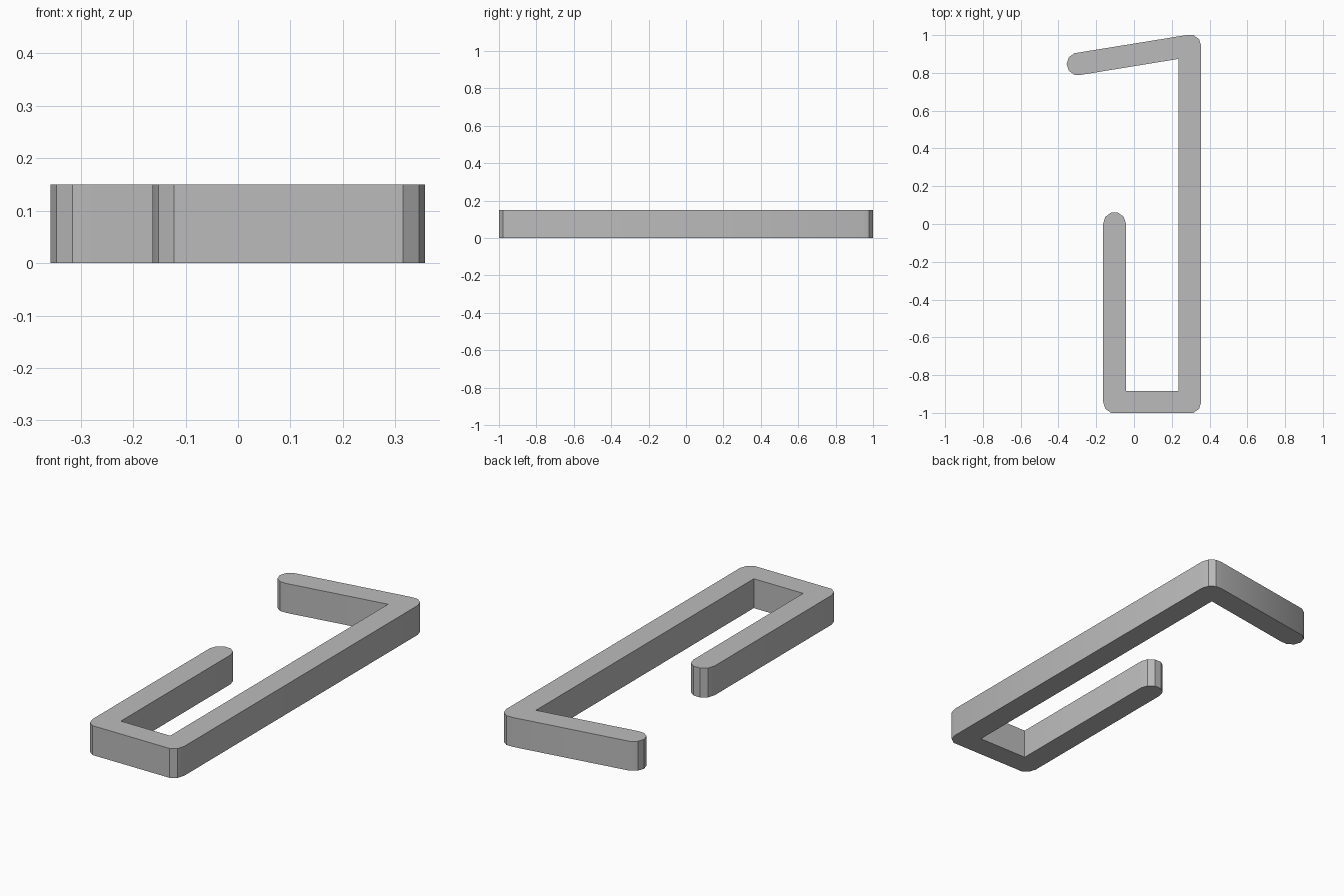
import bpy
import bmesh
from math import cos, sin, pi

cube = bpy.data.objects.get("Cube")
if cube:
    bpy.data.objects.remove(cube, do_unlink=True)

RADIUS = 0.06    # half the bar width
HEIGHT = 0.15
SIDES = 10       # sides of a full round end

# Bends and ends of the bar's centre line
HOOK_END = (-0.103, 0.003)
HOOK_BEND = (-0.103, -0.943)
BASE_BEND = (0.296, -0.943)
TOP_BEND = (0.296, 0.943)
ARM_END = (-0.297, 0.847)


def arc(centre, first, last):
    """Points of a ten-sided round, from corner first to corner last."""
    return [(centre[0] + RADIUS * cos(2 * pi * k / SIDES),
             centre[1] + RADIUS * sin(2 * pi * k / SIDES))
            for k in range(first, last + 1)]


# Counterclockwise outline: rounded outer side, then sharp inner corners
inner_x = TOP_BEND[0] - RADIUS
inner_y = BASE_BEND[1] + 0.059
outline = (arc(HOOK_END, 0, 5) + arc(HOOK_BEND, 5, 7) + arc(BASE_BEND, 8, 10)
           + arc(TOP_BEND, 0, 3) + arc(ARM_END, 3, 8)
           + [(inner_x, 0.874), (inner_x, inner_y),
              (HOOK_BEND[0] + RADIUS, inner_y)])

# Extrude the outline into the bent bar
bm = bmesh.new()
base = bm.faces.new([bm.verts.new((x, y, 0)) for x, y in outline])
top = bmesh.ops.extrude_face_region(bm, geom=[base], use_keep_orig=True)
bmesh.ops.translate(bm, vec=(0, 0, HEIGHT),
                    verts=[v for v in top["geom"] if isinstance(v, bmesh.types.BMVert)])
bmesh.ops.recalc_face_normals(bm, faces=bm.faces)
mesh = bpy.data.meshes.new("bent_bar")
bm.to_mesh(mesh)
bm.free()
bar = bpy.data.objects.new("bent_bar", mesh)
bpy.context.collection.objects.link(bar)

# Plain grey material
grey = bpy.data.materials.new("grey")
grey.use_nodes = True
grey.diffuse_color = (0.5, 0.5, 0.5, 1)
grey.node_tree.nodes["Principled BSDF"].inputs["Base Color"].default_value = (0.5, 0.5, 0.5, 1)
mesh.materials.append(grey)

# Smooth the shallow bends, keep the rest sharp
bpy.ops.object.select_all(action="DESELECT")
bar.select_set(True)
bpy.context.view_layer.objects.active = bar
bpy.ops.object.shade_smooth_by_angle(angle=pi / 6)
